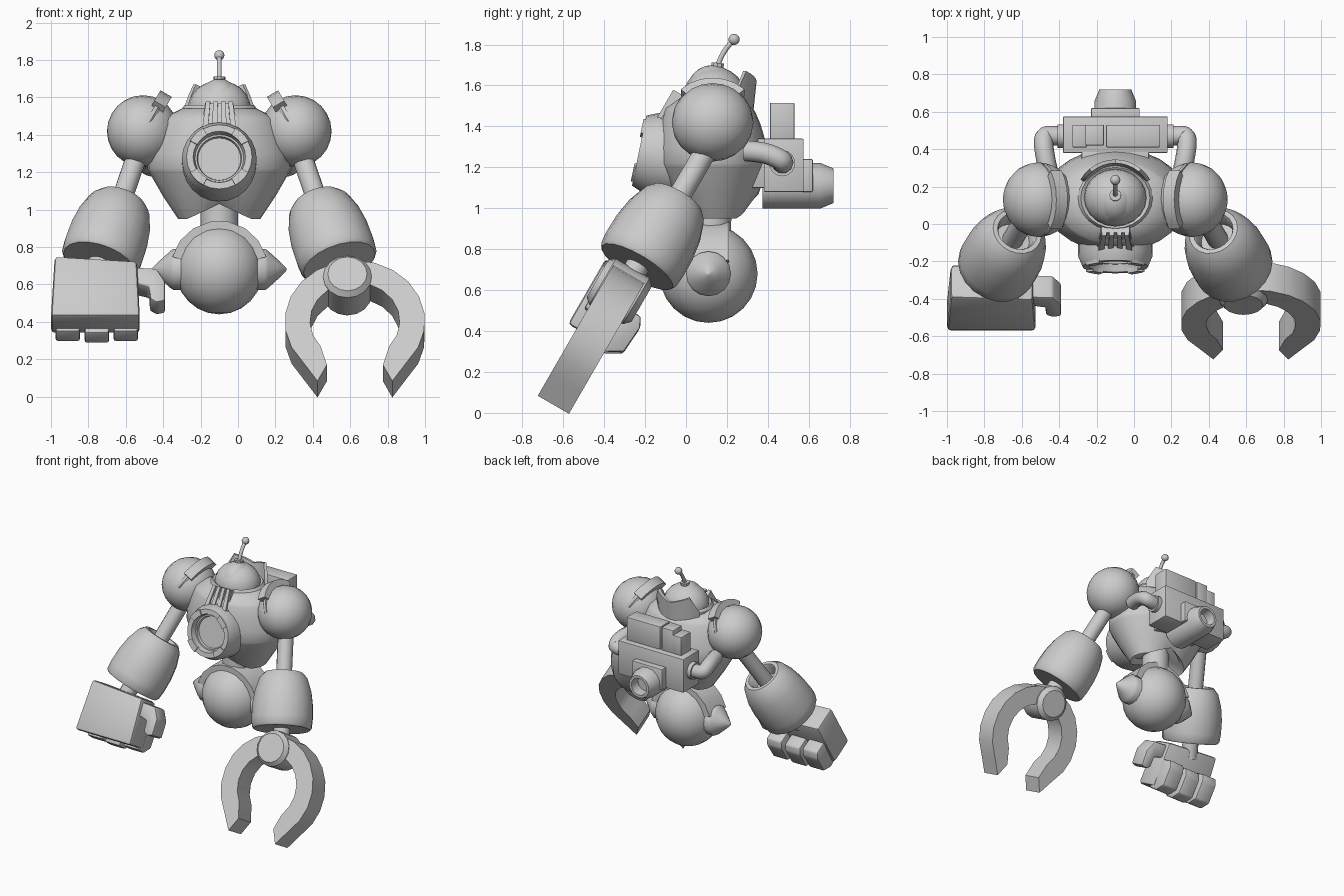
import bpy, bmesh
from math import sin, cos, pi, radians
from mathutils import Vector, Matrix

if "Cube" in bpy.data.objects:
    bpy.data.objects.remove(bpy.data.objects["Cube"])

CX = -0.1  # the body axis


def frame(o, z, x=(1, 0, 0)):
    z = Vector(z).normalized()
    x = Vector(x)
    x = (x - z * x.dot(z)).normalized()
    m = Matrix((x, z.cross(x), z)).transposed().to_4x4()
    m.translation = o
    return m


def finish(name, bm, m=Matrix(), bevel=0, angle=35):
    bmesh.ops.remove_doubles(bm, verts=bm.verts, dist=1e-4)
    bmesh.ops.recalc_face_normals(bm, faces=bm.faces)
    if bevel:
        es = [e for e in bm.edges if len(e.link_faces) == 2 and e.calc_face_angle() > 0.5]
        bmesh.ops.bevel(bm, geom=es, offset=bevel, segments=2, profile=0.5, affect='EDGES')
    bm.transform(m)
    me = bpy.data.meshes.new(name)
    bm.to_mesh(me)
    bm.free()
    ob = bpy.data.objects.new(name, me)
    bpy.context.collection.objects.link(ob)
    bpy.ops.object.select_all(action='DESELECT')
    ob.select_set(True)
    bpy.context.view_layer.objects.active = ob
    bpy.ops.object.shade_smooth_by_angle(angle=radians(angle))
    return ob


def lathe(name, prof, m, n=20, sx=1, sy=1, warp=None):
    bm = bmesh.new()
    rings = []
    for i, p in enumerate(prof):
        ring = []
        for k in range(n):
            a = 2 * pi * k / n
            co = Vector((p[0] * sx * cos(a), p[0] * sy * sin(a), p[1]))
            ring.append(bm.verts.new(warp(co, i) if warp else co))
        rings.append(ring)
    for a, b in zip(rings, rings[1:]):
        for k in range(n):
            bm.faces.new((a[k], a[(k + 1) % n], b[(k + 1) % n], b[k]))
    bmesh.ops.dissolve_degenerate(bm, dist=1e-5, edges=bm.edges)
    return finish(name, bm, m)


def ball(name, o, r, axis=(0, 0, 1), n=20):
    prof = [(sin(pi * i / 12), -cos(pi * i / 12) * r[2]) for i in range(13)]
    return lathe(name, prof, frame(o, axis), n, r[0], r[1])


def rod(name, a, b, r, n=14):
    d = Vector(b) - Vector(a)
    return lathe(name, [(0, 0), (r, 0), (r, d.length), (0, d.length)],
                 frame(a, d, (1, 0, 0.01)), n)


def slab(name, pts, m, h0, h1, bevel=0):
    bm = bmesh.new()
    f = bm.faces.new([bm.verts.new((x, y, h0)) for x, y in pts])
    r = bmesh.ops.extrude_face_region(bm, geom=[f])
    for v in r['geom']:
        if isinstance(v, bmesh.types.BMVert):
            v.co.z = h1
    return finish(name, bm, m, bevel)


def box(name, x0, x1, y0, y1, z0, z1, bevel=0.006):
    return slab(name, [(x0, y0), (x1, y0), (x1, y1), (x0, y1)], Matrix(), z0, z1, bevel)


def tube(name, pts, r):
    cu = bpy.data.curves.new(name, 'CURVE')
    cu.dimensions = '3D'
    cu.bevel_depth, cu.bevel_resolution, cu.resolution_u = r, 3, 6
    cu.use_fill_caps = True
    sp = cu.splines.new('NURBS')
    sp.points.add(len(pts) - 1)
    for p, co in zip(sp.points, pts):
        p.co = (*co, 1)
    sp.use_endpoint_u, sp.order_u = True, 3
    ob = bpy.data.objects.new(name, cu)
    bpy.context.collection.objects.link(ob)


def arc(r, a0, a1, n):
    return [(r * cos(radians(a0 + (a1 - a0) * i / n)),
             r * sin(radians(a0 + (a1 - a0) * i / n))) for i in range(n + 1)]


# pelvis ball, shell band over it, waist
ball("pelvis_ball", (CX, 0.11, 0.68), (0.235, 0.24, 0.24))
slab("pelvis_band", arc(0.26, 15, 165, 7) + arc(0.2, 165, 15, 7),
     frame((CX, 0.11, 0.68), (0, -1, 0)), -0.1, 0.1)
rod("waist", (CX, 0.12, 0.85), (CX, 0.13, 1.1), 0.1)


# torso shell: side hems hang lower than front and back
def hem(co, i):
    if i in (1, 2):
        co.z += 0.08 * (1 - min(1, abs(co.x) / 0.17))
    co.y += -0.02 * (co.z - 1.2) / 0.3
    return co


lathe("torso", [(0, 1.05), (0.18, 0.99), (0.22, 0.95), (0.30, 1.07), (0.375, 1.2), (0.385, 1.22),
                (0.38, 1.3), (0.345, 1.41), (0.315, 1.47), (0.3, 1.49), (0.2, 1.54), (0, 1.56)],
      frame((CX, 0.13, 0), (0, 0, 1)), 28, 1, 0.72, hem)

# chest port with raised rim and rim tabs
port = frame((CX, -0.17, 1.27), (0, -0.98, 0.2))
lathe("chest_port", [(0, -0.15), (0.2, -0.15), (0.2, 0.0), (0.175, 0.06), (0.14, 0.06),
                     (0.13, 0.02), (0.12, 0.02), (0.115, 0), (0, 0)], port, 24)
for k in range(4):
    a = 45 + 90 * k
    slab("port_tab", arc(0.178, a - 16, a + 16, 3) + arc(0.135, a + 16, a - 16, 3), port, 0.03, 0.07)

# throat grille
grille = frame((CX, -0.085, 1.5), (0, -0.86, 0.5))
slab("grille_base", [(-0.1, -0.08), (0.1, -0.08), (0.075, 0.08), (-0.075, 0.08)], grille, -0.1, 0)
for k in range(4):
    x = -0.075 + 0.05 * k
    slab("grille_rib", [(x - 0.015, -0.08), (x + 0.015, -0.08), (x * 0.8 + 0.012, 0.08),
                        (x * 0.8 - 0.012, 0.08)], grille, -0.02, 0.02)

# head dome, crest, neck ring, two-pointed collar
ball("head_dome", (CX, 0.14, 1.54), (0.168, 0.155, 0.15))
ball("head_crest", (CX, 0.13, 1.55), (0.12, 0.135, 0.15))
lathe("neck_ring", [(0.2, 1.48), (0.2, 1.54), (0.185, 1.56), (0.15, 1.54)],
      frame((CX, 0.14, 0), (0, 0, 1)), 24, 1, 0.88)
bm = bmesh.new()
prev = None
for k in range(13):
    t = abs(k - 6) / 6
    a = radians(30 + 10 * k)
    top = 1.62 + 0.075 * t if t < 0.67 else 1.67 - 0.36 * (t - 0.67)
    row = [bm.verts.new((CX + r * cos(a), 0.13 + r * sin(a), z)) for r, z in
           ((0.2, 1.48), (0.215, top), (0.195, top), (0.17, 1.48))]
    if prev:
        for j in range(4):
            bm.faces.new((prev[j], prev[(j + 1) % 4], row[(j + 1) % 4], row[j]))
    else:
        bm.faces.new(row)
    prev = row
bm.faces.new(prev)
finish("collar", bm)

# antenna
rod("antenna_base", (CX, 0.15, 1.66), (CX, 0.155, 1.71), 0.032, 10)
tube("antenna_stem", [(CX, 0.155, 1.69), (CX, 0.17, 1.76), (CX, 0.235, 1.825)], 0.013)
ball("antenna_tip", (CX, 0.235, 1.825), (0.027, 0.027, 0.027), n=12)

# paired limbs and hoses
for s, side in ((1, "left"), (-1, "right")):
    def P(d, y, z):
        return (CX + s * d, y, z)
    lathe(side + "_hip_cone", [(0, -0.05), (0.11, -0.05), (0.11, 0.01), (0.1, 0.025), (0.055, 0.075),
                               (0.01, 0.122), (0, 0.125)],
          frame(P(0.235, 0.11, 0.68), (s, 0, 0), (0, 1, 0)), 16)
    n = (s * 0.86, 0, 0.5)
    ball(side + "_shoulder", P(0.41, 0.13, 1.42), (0.192, 0.2, 0.19), n)
    plate = frame(P(0.395, 0.13, 1.43), n, (0, 0, 1))
    lathe(side + "_shoulder_disc", [(0, -0.03), (0.17, -0.03), (0.195, 0), (0.195, 0.02), (0, 0.02)],
          plate, 20)
    slab(side + "_shoulder_guard", arc(0.22, -45, 45, 6) + arc(0.12, 45, -45, 6), plate, -0.035, 0.035)
    top, low = Vector(P(0.53, -0.05, 1.03)), Vector(P(0.64, -0.235, 0.72))
    rod(side + "_upper_arm", P(0.43, 0.12, 1.32), P(0.55, -0.085, 0.97), 0.056)
    lathe(side + "_forearm", [(0, 0.07), (0.095, 0.07), (0.1, 0.0), (0.11, -0.02), (0.135, -0.02),
                              (0.17, 0.02), (0.2, 0.11), (0.215, 0.21), (0.217, 0.31), (0.212, 0.37),
                              (0.2, 0.385), (0, 0.38)], frame(top, low - top), 20)
    rod(side + "_wrist", low + (top - low) * 0.2, low + (low - top) * 0.35, 0.06)
    tube(side + "_hose", [P(0.24, 0.47, 1.22), P(0.3, 0.47, 1.22), P(0.365, 0.475, 1.225),
                          P(0.385, 0.46, 1.24), P(0.38, 0.38, 1.275), P(0.36, 0.29, 1.28)], 0.052)
    rod(side + "_hose_collar", P(0.27, 0.47, 1.22), P(0.31, 0.47, 1.22), 0.064)

# claw: local y runs back up the arm, z faces front
nz = (0, -0.865, 0.5)
claw = frame((0.625, -0.463, 0.36), nz)
outer = [(-0.2, -0.37)] + arc(0.375, 222, -42, 16) + [(0.2, -0.37)]
inner = [(0.15, -0.27)] + arc(0.24, -40, 220, 14) + [(-0.15, -0.27)]
slab("claw", outer + inner, claw, -0.088, 0.088)
lathe("claw_hub", [(0, -0.125), (0.1, -0.125), (0.13, -0.095), (0.13, 0.095), (0.105, 0.125), (0, 0.125)],
      frame((0.585, -0.325, 0.594), nz), 16)
slab("claw_web", [(-0.12, 0.19), (0.04, 0.19), (0.09, 0.32), (-0.17, 0.32)], claw, -0.06, 0.06)

# fist: hand block, three curled fingers, thumb
hand = frame((-0.765, -0.4, 0.54), nz)
slab("fist_block", [(-0.235, -0.18), (0.24, -0.18), (0.225, 0.16), (-0.215, 0.19)], hand, -0.1, 0.1, 0.02)
curl = frame((0, -0.4, 0.54), (1, 0, 0), (0, -0.5, -0.865))  # x down the hand, y to the palm
flip = -1 if (curl.to_3x3() @ Vector((0, 1, 0))).dot(Vector(nz)) > 0 else 1
for x, d in ((-0.91, 0), (-0.755, 0.01), (-0.6, 0)):
    slab("finger", [(a + d, b * flip) for a, b in ((0.195, 0.04), (0.205, 0.13), (0.16, 0.205), (0.02, 0.215),
                                                   (-0.03, 0.19), (-0.03, 0.08), (0.1, 0.04))],
         curl, x - 0.065, x + 0.065, 0.012)
slab("thumb", [(0.18, 0.14), (0.33, 0.13), (0.375, 0.05), (0.375, -0.07), (0.33, -0.08),
               (0.295, -0.06), (0.29, 0.02), (0.18, 0.05)], hand, -0.07, 0.07, 0.012)

# backpack: case, upper blocks, exhaust
box("pack_case", -0.38, 0.18, 0.38, 0.575, 1.08, 1.34)
box("pack_mount", -0.28, 0.08, 0.28, 0.4, 1.1, 1.34)
box("pack_tall_block", -0.15, 0.14, 0.41, 0.53, 1.33, 1.515)
box("pack_small_block", -0.33, -0.25, 0.41, 0.53, 1.33, 1.48)
box("pack_mid_block", -0.26, -0.16, 0.42, 0.53, 1.33, 1.515)
box("pack_clamp", -0.23, 0.03, 0.55, 0.62, 1.08, 1.24)
lathe("pack_exhaust", [(0, 0), (0.112, 0), (0.112, 0.28), (0.085, 0.345), (0.065, 0.345),
                       (0.06, 0.27), (0, 0.27)], frame((CX, 0.375, 1.11), (0, 1, 0)), 16)
